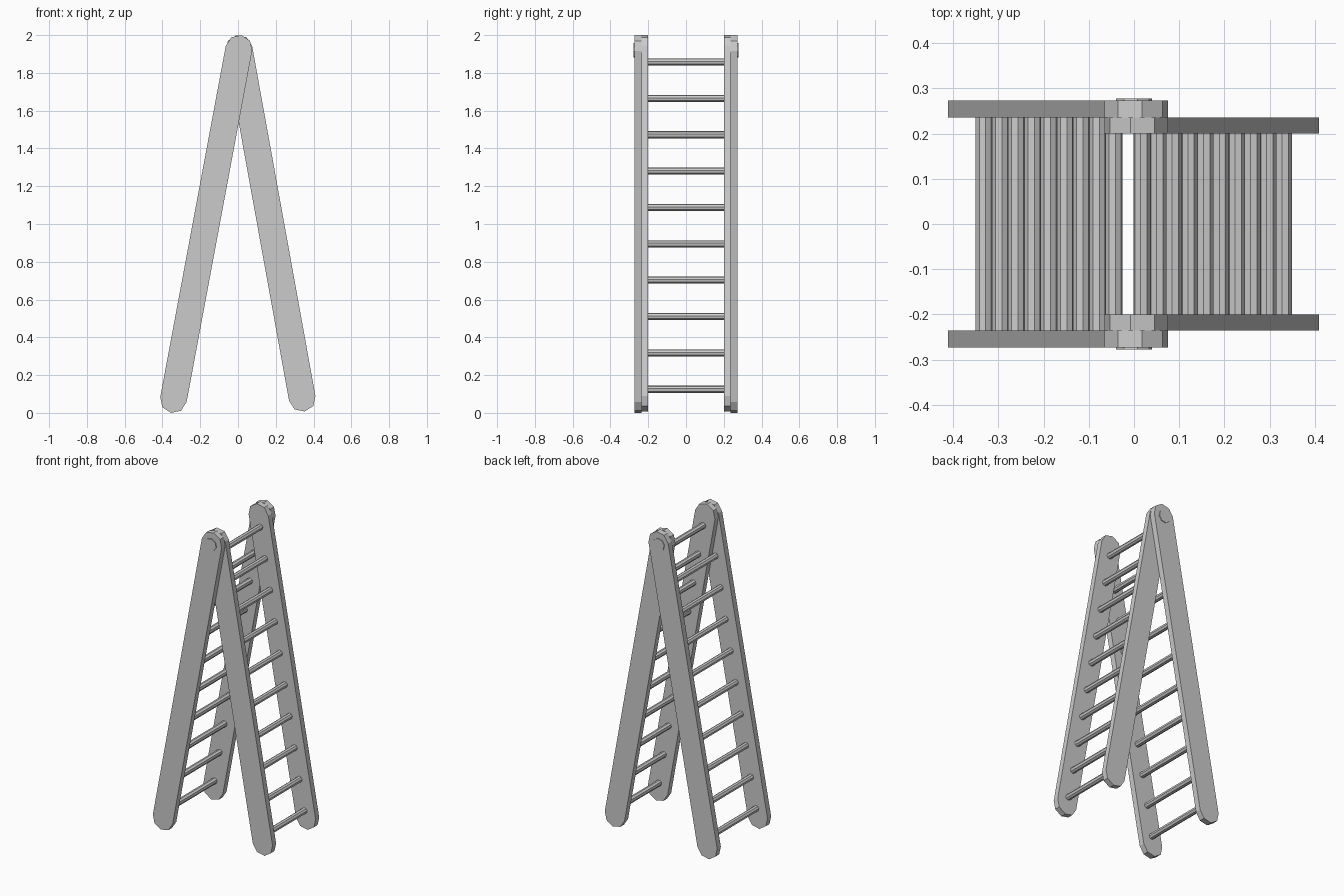
import bpy, bmesh, math
from mathutils import Matrix, Vector

if "Cube" in bpy.data.objects:
    bpy.data.objects.remove(bpy.data.objects["Cube"])


def make_object(name, bm):
    bmesh.ops.recalc_face_normals(bm, faces=bm.faces)
    mesh = bpy.data.meshes.new(name)
    bm.to_mesh(mesh)
    bm.free()
    obj = bpy.data.objects.new(name, mesh)
    bpy.context.collection.objects.link(obj)
    return obj


def rail(name, top, bottom, y0, y1, r=0.071):
    """Flat board with half-octagon rounded ends, swept along y."""
    top, bottom = Vector(top), Vector(bottom)
    tilt = math.atan2(top.y - bottom.y, top.x - bottom.x)
    pts = []
    for centre, start in ((top, tilt - math.pi / 2), (bottom, tilt + math.pi / 2)):
        for i in range(5):
            a = start + i * math.pi / 4
            pts.append((centre.x + r * math.cos(a), centre.y + r * math.sin(a)))
    bm = bmesh.new()
    face = bm.faces.new([bm.verts.new((x, y0, z)) for x, z in pts])
    ext = bmesh.ops.extrude_face_region(bm, geom=[face])
    verts = [v for v in ext["geom"] if isinstance(v, bmesh.types.BMVert)]
    bmesh.ops.translate(bm, verts=verts, vec=(0, y1 - y0, 0))
    return make_object(name, bm)


def rod(name, x, z, y0, y1, r, tilt=0.0):
    """Eight-sided rod lying along y."""
    bm = bmesh.new()
    mat = (Matrix.Translation((x, (y0 + y1) / 2, z))
           @ Matrix.Rotation(tilt, 4, 'Y') @ Matrix.Rotation(math.pi / 2, 4, 'X'))
    bmesh.ops.create_cone(bm, cap_ends=True, segments=8, radius1=r, radius2=r,
                          depth=abs(y1 - y0), matrix=mat)
    return make_object(name, bm)


# Each ladder: name, top centre, foot centre, inner y, outer y, rung count
ladders = [
    ("left", (0.005, 1.93), (-0.342, 0.07), 0.236, 0.273, 9),
    ("right", (0.005, 1.93), (0.34, 0.077), 0.2, 0.236, 10),
]
for name, top, foot, y_in, y_out, count in ladders:
    # Side rails, front and back
    rail(name + "_rail_front", top, foot, -y_out, -y_in)
    rail(name + "_rail_back", top, foot, y_in, y_out)
    # Evenly spaced rungs along the rail axis
    slope = (top[0] - foot[0]) / (top[1] - foot[1])
    for i in range(count):
        z = 0.125 + 0.1925 * i
        x = foot[0] + slope * (z - foot[1])
        rod(f"{name}_rung_{i + 1}", x, z, -y_in - 0.005, y_in + 0.005, 0.019,
            math.atan(slope))

# Hinge pins through the overlapping rail tops
for side, s in (("front", -1), ("back", 1)):
    rod("hinge_pin_" + side, 0.0, 1.92, s * 0.205, s * 0.278, 0.04, math.radians(10.5))
